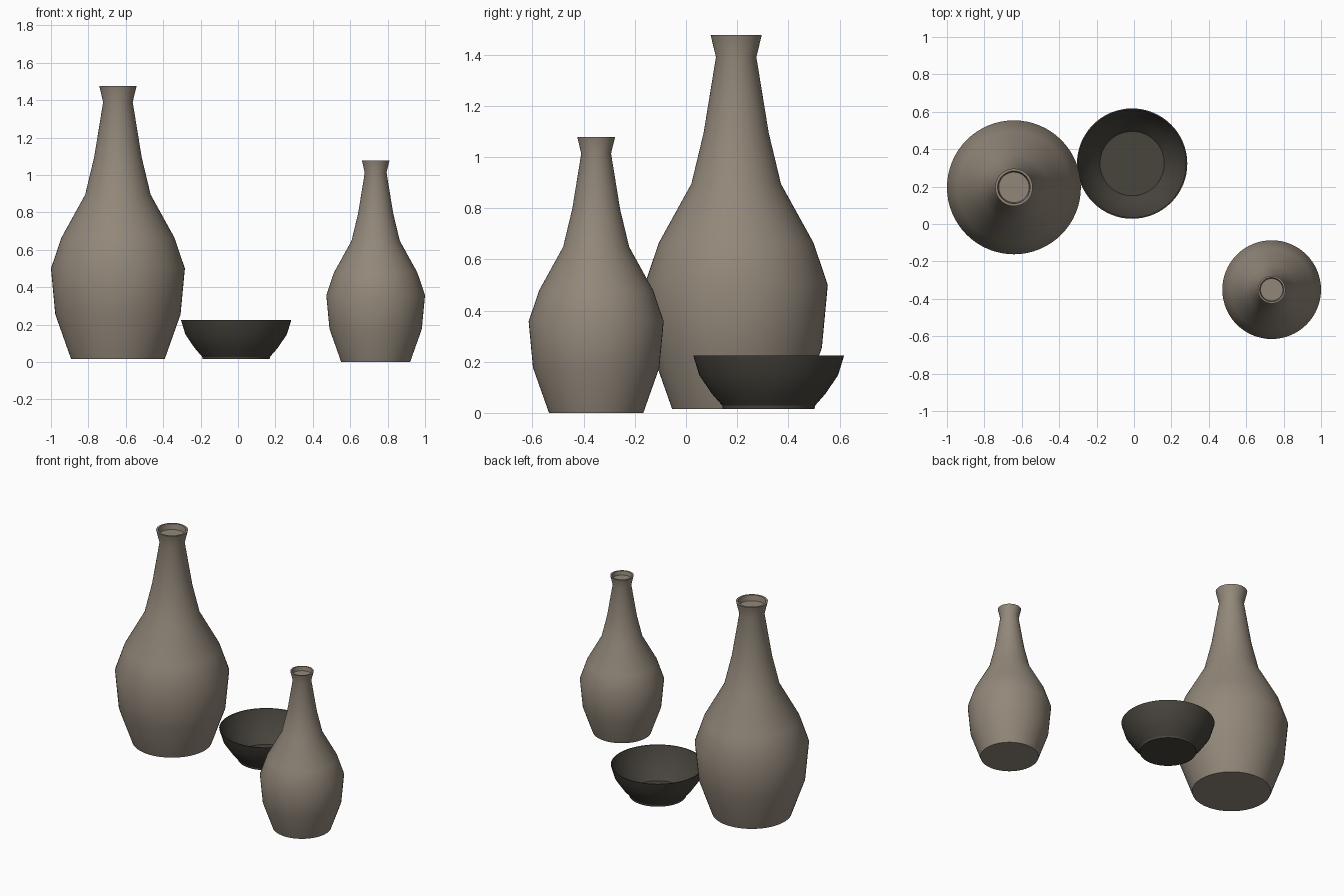
import bpy, bmesh, math

if "Cube" in bpy.data.objects:
    bpy.data.objects.remove(bpy.data.objects["Cube"])

SIDES = 64


def material(name, rgb):
    m = bpy.data.materials.new(name)
    m.diffuse_color = (*rgb, 1)
    m.use_nodes = True
    m.node_tree.nodes["Principled BSDF"].inputs["Base Color"].default_value = m.diffuse_color
    return m


def lathe(name, profile, location, mat, scale=1.0):
    """Revolve (radius, z) points and close both ends with discs."""
    bm = bmesh.new()
    rings = []
    for r, z in profile:
        rings.append([bm.verts.new((scale * r * math.cos(a), scale * r * math.sin(a), scale * z))
                      for a in (2 * math.pi * i / SIDES for i in range(SIDES))])
    for low, high in zip(rings, rings[1:]):
        for i in range(SIDES):
            j = (i + 1) % SIDES
            bm.faces.new((low[i], low[j], high[j], high[i]))
    bm.faces.new(rings[0][::-1])
    bm.faces.new(rings[-1])
    mesh = bpy.data.meshes.new(name)
    bm.to_mesh(mesh)
    bm.free()
    mesh.materials.append(mat)
    obj = bpy.data.objects.new(name, mesh)
    obj.location = location
    bpy.context.collection.objects.link(obj)
    bpy.ops.object.select_all(action='DESELECT')
    obj.select_set(True)
    bpy.context.view_layer.objects.active = obj
    bpy.ops.object.shade_smooth_by_angle(angle=math.radians(32))
    return obj


clay = material("clay", (0.29, 0.245, 0.195))
dark_clay = material("dark_clay", (0.065, 0.058, 0.047))

# Bottle: outside up to the flared lip, then down to the recessed stopper disc
bottle = [(0.25, 0), (0.335, 0.24), (0.358, 0.485), (0.302, 0.65), (0.175, 0.88),
          (0.127, 1.08), (0.079, 1.375), (0.1, 1.462), (0.087, 1.462), (0.081, 1.425)]
lathe("large_vase", bottle, (-0.642, 0.196, 0.015), clay)
lathe("small_vase", bottle, (0.736, -0.351, 0), clay, 0.737)

# Bowl: foot, curved outside, thin rim, curved inside, flat floor
bowl = [(0.179, 0), (0.181, 0.013), (0.222, 0.06), (0.271, 0.132), (0.295, 0.21),
        (0.289, 0.21), (0.264, 0.134), (0.215, 0.064), (0.172, 0.016)]
lathe("bowl", bowl, (-0.01, 0.323, 0.015), dark_clay)
